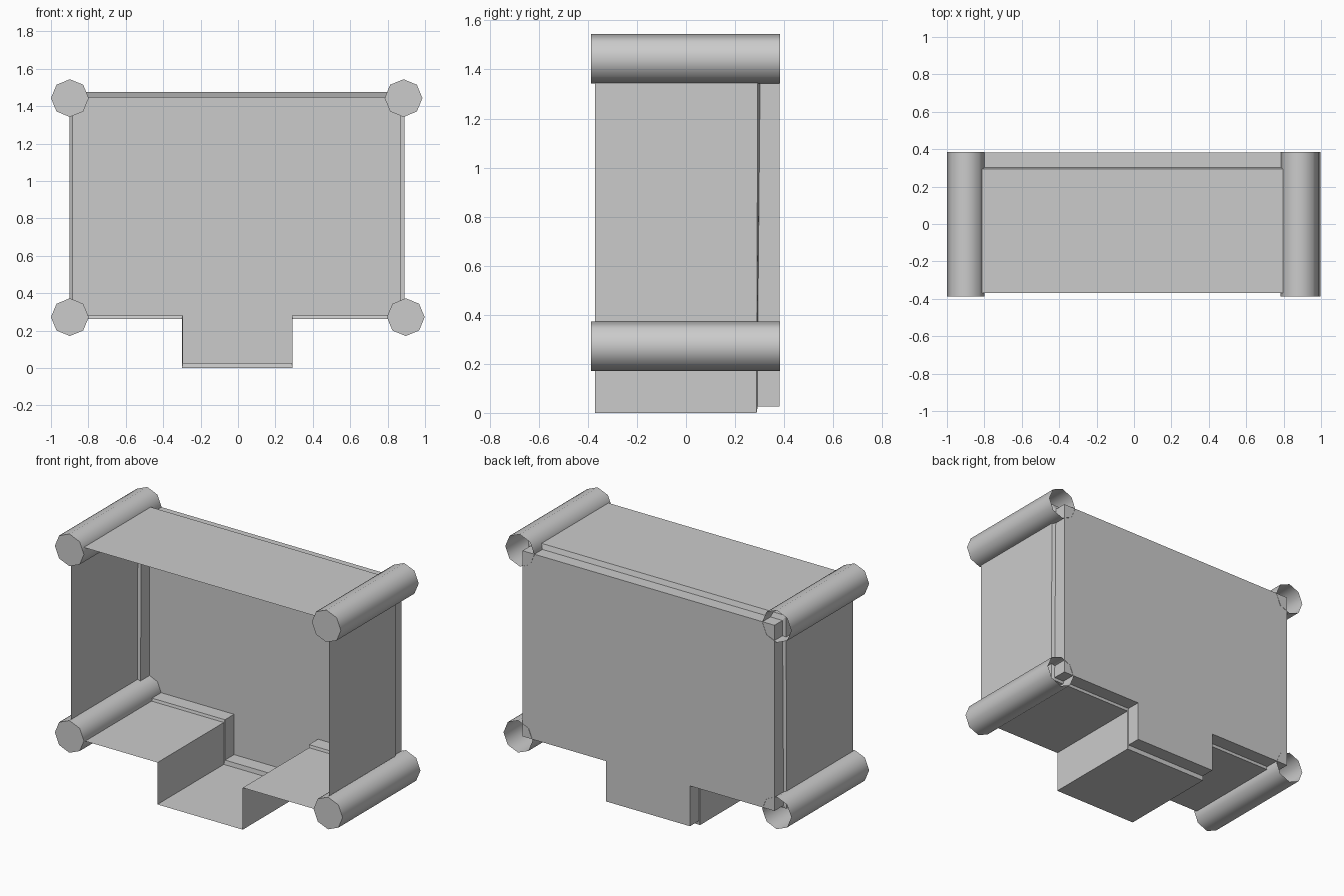
import bpy, bmesh, math
from mathutils import Matrix

if "Cube" in bpy.data.objects:
    bpy.data.objects.remove(bpy.data.objects["Cube"])


def finish(bm, name):
    bmesh.ops.recalc_face_normals(bm, faces=bm.faces)
    me = bpy.data.meshes.new(name)
    bm.to_mesh(me)
    bm.free()
    ob = bpy.data.objects.new(name, me)
    bpy.context.collection.objects.link(ob)
    return ob


def outline(left, right, tab_left, tab_right, bottom, base, top):
    """Board profile with a tab hanging below the middle."""
    return [(left, top), (left, base), (tab_left, base), (tab_left, bottom),
            (tab_right, bottom), (tab_right, base), (right, base), (right, top)]


# Open-fronted tray: outer walls, small stepped ledge, recess walls, back panel
outer = outline(-0.90, 0.89, -0.30, 0.292, 0.0, 0.263, 1.476)
inner = outline(-0.882, 0.868, -0.295, 0.288, 0.027, 0.28, 1.445)
bm = bmesh.new()
rings = []
for profile, y, y_top in ((outer, -0.37, -0.37), (outer, 0.288, 0.293),
                          (inner, 0.292, 0.303), (inner, 0.382, 0.382)):
    rings.append([bm.verts.new((x, y_top if z > 1 else y, z)) for x, z in profile])
for a, b in zip(rings, rings[1:]):
    n = len(a)
    for i in range(n):
        j = (i + 1) % n
        bm.faces.new((a[i], a[j], b[j], b[i]))
bm.faces.new(rings[-1])
finish(bm, "tray_shell")


# Corner rollers: eight-sided tubes, capped in front and open at the back
def corner_roller(name, x, z, y0=-0.388, y1=0.384, r=0.101, sides=8):
    bm = bmesh.new()
    bmesh.ops.create_cone(bm, cap_ends=True, segments=sides, radius1=r,
                          radius2=r, depth=y1 - y0)
    bmesh.ops.rotate(bm, verts=bm.verts, matrix=Matrix.Rotation(math.pi / 2, 3, 'X'))
    bmesh.ops.translate(bm, verts=bm.verts, vec=(x, (y0 + y1) / 2, z))
    back = [f for f in bm.faces if f.calc_center_median().y > y1 - 0.01]
    bmesh.ops.delete(bm, geom=back, context='FACES_ONLY')
    ob = finish(bm, name)
    bpy.ops.object.select_all(action='DESELECT')
    ob.select_set(True)
    bpy.context.view_layer.objects.active = ob
    bpy.ops.object.shade_smooth_by_angle(angle=math.radians(60))


for name, x, z in (("roller_top_left", -0.899, 1.443),
                   ("roller_top_right", 0.885, 1.443),
                   ("roller_bottom_left", -0.899, 0.272),
                   ("roller_bottom_right", 0.897, 0.272)):
    corner_roller(name, x, z)
